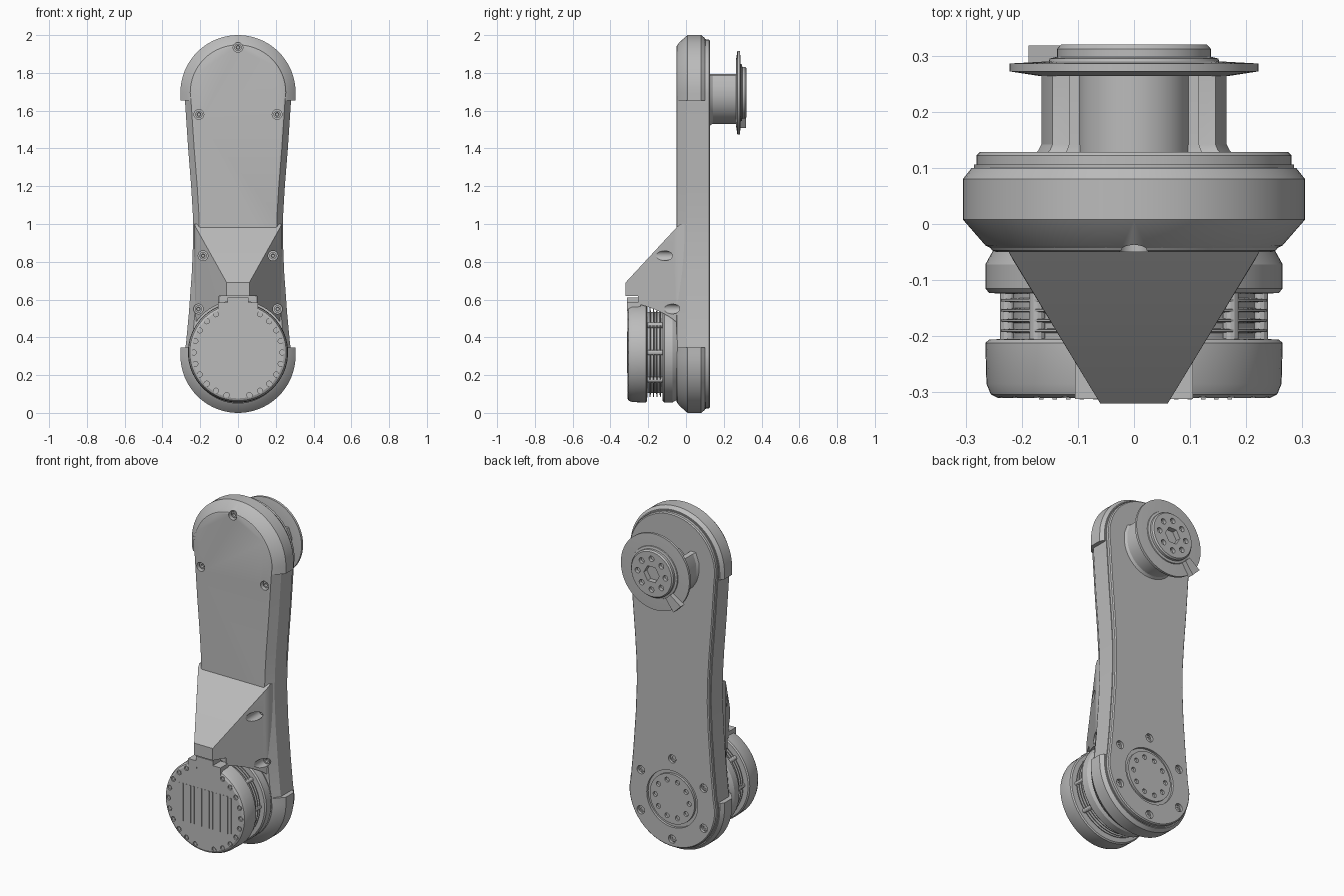
import bpy, bmesh, math
from math import sin, cos, pi, radians

if "Cube" in bpy.data.objects:
    bpy.data.objects.remove(bpy.data.objects["Cube"])

mat = bpy.data.materials.new("satin_grey")
mat.diffuse_color = (0.5, 0.5, 0.5, 1)
mat.use_nodes = True
mat.node_tree.nodes["Principled BSDF"].inputs["Base Color"].default_value = mat.diffuse_color


def circle(r, cx, cz, y, n=64, a0=0.0):
    return [(cx + r * cos(a0 + 2 * pi * i / n), y, cz + r * sin(a0 + 2 * pi * i / n)) for i in range(n)]


def lathe(profile, cx, cz, n=64):
    """Rings turned about an axis along y; profile is (radius, y)."""
    return [circle(r, cx, cz, y, n) for r, y in profile]


def drill(r, x, z, y0, y1, n=20):
    return lathe([(r, y0), (r, y1)], x, z, n)


def make(name, solids, closed=False):
    """Skin each list of matching rings into a solid, all in one object."""
    bm = bmesh.new()
    for rings in solids:
        vs = [[bm.verts.new(p) for p in ring] for ring in rings]
        n = len(vs[0])
        pairs = list(zip(vs, vs[1:]))
        if closed:
            pairs.append((vs[-1], vs[0]))
        else:
            bm.faces.new(vs[0])
            bm.faces.new(vs[-1])
        for a, b in pairs:
            for i in range(n):
                j = (i + 1) % n
                bm.faces.new((a[i], a[j], b[j], b[i]))
    bmesh.ops.recalc_face_normals(bm, faces=bm.faces)
    return finish(name, bm)


def finish(name, bm):
    me = bpy.data.meshes.new(name)
    bm.to_mesh(me)
    bm.free()
    me.materials.append(mat)
    ob = bpy.data.objects.new(name, me)
    bpy.context.collection.objects.link(ob)
    return ob


def hull(name, points):
    bm = bmesh.new()
    for p in points:
        bm.verts.new(p)
    bmesh.ops.convex_hull(bm, input=bm.verts)
    bmesh.ops.dissolve_limit(bm, angle_limit=0.01, verts=bm.verts, edges=bm.edges)
    return finish(name, bm)


def box(name, x0, x1, y0, y1, z0, z1):
    return hull(name, [(x, y, z) for x in (x0, x1) for y in (y0, y1) for z in (z0, z1)])


def activate(ob):
    bpy.ops.object.select_all(action='DESELECT')
    ob.select_set(True)
    bpy.context.view_layer.objects.active = ob


def cut(ob, solids, closed=False):
    cutter = make("cutter", solids, closed)
    cutter.hide_render = True
    m = ob.modifiers.new("cut", 'BOOLEAN')
    m.operation, m.solver, m.object = 'DIFFERENCE', 'EXACT', cutter
    activate(ob)
    bpy.ops.object.modifier_apply(modifier=m.name)
    bpy.data.objects.remove(cutter)


TOP, LOW, MOTOR = 1.695, 0.305, 0.32

# waisted outline of the arm, seen from the front
SIDE = [(0.28, 1.64), (0.264, 1.4), (0.248, 1.2), (0.239, 1.05), (0.237, 0.93),
        (0.244, 0.75), (0.26, 0.53), (0.275, 0.37)]


def arm_outline(inset, y):
    r = 0.285 - inset
    pts = [(r * cos(a), y, TOP + r * sin(a)) for a in [pi - pi * i / 32 for i in range(33)]]
    pts += [(x - inset, y, z) for x, z in SIDE]
    pts += [(r * cos(a), y, LOW + r * sin(a)) for a in [-pi * i / 32 for i in range(33)]]
    pts += [(inset - x, y, z) for x, z in reversed(SIDE)]
    return pts


def cap_outline(inset, y, cz, s):
    r = 0.305 - inset
    pts = [(r * cos(pi * i / 40), y, cz + s * r * sin(pi * i / 40)) for i in range(41)]
    return pts + [(-r, y, cz - s * 0.04), (r, y, cz - s * 0.04)]


# arm shell and rear cover plate
shell = make("arm_shell", [[arm_outline(i, y) for i, y in
                            [(0.04, -0.05), (0.032, -0.047), (0, 0.0), (0, 0.106)]]])
plate = make("rear_plate", [[arm_outline(i, y) for i, y in
                             [(0.004, 0.09), (0.004, 0.122), (0.01, 0.128)]]])

# thick rounded end caps
CAP = [(0.06, -0.048), (0.04, -0.038), (0.0, 0.008), (0, 0.08), (0.016, 0.1)]
top_cap = make("top_end_cap", [[cap_outline(i, y, TOP, 1) for i, y in CAP]])
low_cap = make("bottom_end_cap", [[cap_outline(i, y, LOW, -1) for i, y in CAP]])

# sloping wedge that covers the motor, hollowed around it
wedge = hull("motor_wedge", [(s * x, y, z) for s in (-1, 1) for x, y, z in [
    (0.06, -0.32, 0.69), (0.06, -0.32, 0.36), (0.215, -0.065, 0.955), (0.225, -0.047, 0.985),
    (0.225, -0.047, 0.36), (0.23, -0.03, 1.0), (0.235, 0.02, 1.0), (0.235, 0.02, 0.36)]])
cut(wedge, [drill(0.275, 0, MOTOR, -0.5, -0.03, 64)])
cut(wedge, [[[(x, y, 0.62) for x, y in [(-0.1, -0.4), (0.1, -0.4), (0.1, -0.24), (-0.1, -0.24)]],
             [(x, y, 0.5) for x, y in [(-0.1, -0.4), (0.1, -0.4), (0.1, -0.24), (-0.1, -0.24)]]]])

# counterbored screws on the front
SCREWS = [(0, 1.935, -0.035)] + [(s * x, z, y) for s in (-1, 1) for x, z, y in
                                 [(0.207, 1.58, -0.035), (0.185, 0.832, -0.04), (0.21, 0.55, -0.035)]]
for ob in (shell, top_cap, wedge):
    cut(ob, [drill(0.026, x, z, -0.4, y + 0.015) for x, z, y in SCREWS])
make("front_screws", [lathe([(0.019, y + 0.02), (0.019, y), (0.010, y), (0.008, y + 0.01)], x, z, 20)
                      for x, z, y in SCREWS])

# motor body with cooling fins
profile = [(0.243, -0.31), (0.255, -0.304), (0.263, -0.285), (0.265, -0.212), (0.258, -0.206), (0.215, -0.204)]
for k in range(4):
    y = -0.194 + k * 0.018
    profile += [(0.215, y), (0.237, y + 0.002), (0.237, y + 0.006), (0.215, y + 0.008)]
profile += [(0.215, -0.125), (0.258, -0.123), (0.265, -0.115), (0.265, -0.072), (0.25, -0.045), (0.25, 0.0)]
motor = make("motor_housing", [lathe(profile, 0, MOTOR, 72)])
rim = [radians(a) for a in range(-240, 61, 15) if a not in (-90,)]
cut(motor, [drill(0.014, 0.234 * cos(a), MOTOR + 0.234 * sin(a), -0.4, -0.301, 12) for a in rim])
make("motor_screws", [drill(0.009, 0.234 * cos(a), MOTOR + 0.234 * sin(a), -0.306, -0.29, 6) for a in rim])

# plain ribbed panel on the motor face
for k in range(15):
    x = -0.165 + k * 0.024
    h = min(0.11, math.sqrt(0.2 ** 2 - x * x))
    box("face_rib", x - 0.004, x + 0.004, -0.313, -0.305, MOTOR - h, MOTOR + h)

# latch on top of the motor, and spacer pillars beside the fins
box("latch", -0.055, 0.055, -0.312, -0.22, 0.55, 0.612)
for s in (-1, 1):
    box("latch_foot", s * 0.05, s * 0.105, -0.312, -0.24, 0.54, 0.585)
    for a in (0, 40, -40):
        x, z = s * 0.225 * cos(radians(a)), MOTOR + 0.225 * sin(radians(a))
        make("fin_pillar", [drill(0.014, x, z, -0.21, -0.115, 12)])

# output joint at the top rear: slotted neck, core, flange and hub
neck = [(0.165 * cos(a), 0, TOP + 0.165 * sin(a)) for a in [-pi * i / 32 for i in range(33)]]
neck += [(-0.165, 0, 1.73), (-0.145, 0, 1.785), (-0.115, 0, 1.785), (-0.115, 0, 1.72),
         (0.115, 0, 1.72), (0.115, 0, 1.785), (0.145, 0, 1.785), (0.165, 0, 1.73)]
foot = [(x * 1.1, 0.12, TOP + (z - TOP) * 1.1) for x, _, z in neck]
make("joint_neck", [[foot, [(x * 1.03, 0.132, TOP + (z - TOP) * 1.03) for x, _, z in neck]] +
                    [[(x, y, z) for x, _, z in neck] for y in (0.142, 0.275)]])
make("joint_core", [lathe([(0.1, 0.12), (0.1, 0.275)], 0, TOP)])
make("joint_flange", [lathe([(0.17, 0.264), (0.222, 0.272), (0.222, 0.286), (0.15, 0.29)], 0, TOP, 72)])
hub = make("joint_hub", [lathe([(0.155, 0.28), (0.15, 0.295), (0.137, 0.298), (0.137, 0.312), (0.13, 0.32)], 0, TOP)])
cut(hub, [drill(0.05, 0, TOP, 0.29, 0.4, 6)] +
    [drill(0.016, 0.09 * cos(k * pi / 4), TOP + 0.09 * sin(k * pi / 4), 0.3, 0.4, 16) for k in range(8)])
stop = hull("joint_stop", [(r * cos(a), y, TOP + r * sin(a)) for r in (0.15, 0.235)
                           for a in (radians(217), radians(233)) for y in (0.28, 0.318)])

# rear bearing face: ring groove, bolt circle and outer screw holes
cut(plate, [lathe([(0.145, 0.114), (0.165, 0.114), (0.165, 0.2), (0.145, 0.2)], 0, LOW)], True)
cut(plate, [drill(0.014, 0.11 * cos(k * pi / 5), LOW + 0.11 * sin(k * pi / 5), 0.115, 0.2, 12) for k in range(10)])
outer = [(0.235 * cos(radians(a)), LOW + 0.235 * sin(radians(a))) for a in range(30, 390, 60)]
cut(plate, [drill(0.024, x, z, 0.112, 0.2) for x, z in outer])
make("rear_screws", [lathe([(0.018, 0.105), (0.018, 0.118), (0.009, 0.118), (0.008, 0.113)], x, z, 16)
                     for x, z in outer])

for ob in list(bpy.context.scene.objects):
    activate(ob)
    bpy.ops.object.shade_smooth_by_angle(angle=radians(25))
